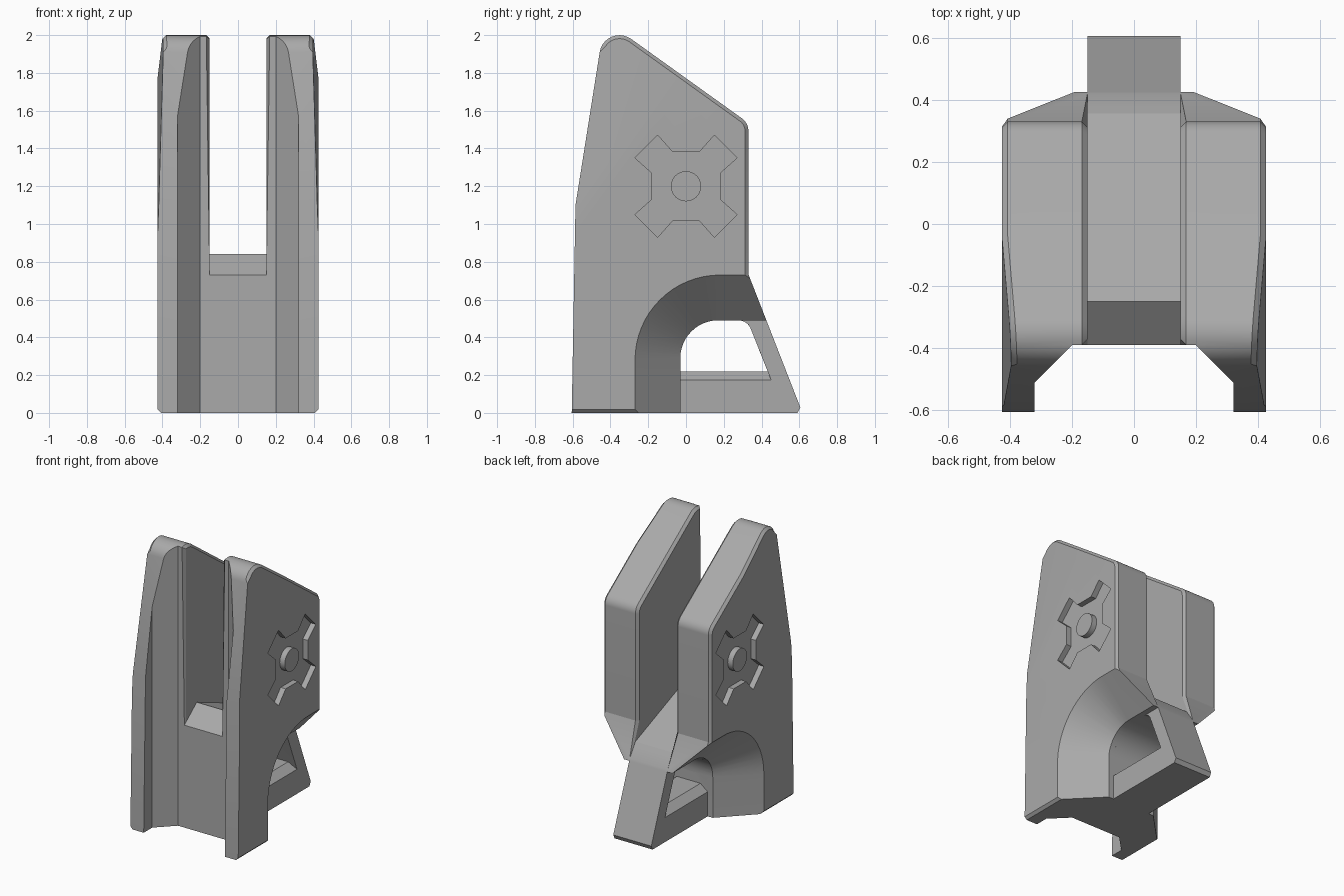
import bpy, bmesh, math
from mathutils import Vector

cube = bpy.data.objects.get("Cube")
if cube:
    bpy.data.objects.remove(cube, do_unlink=True)

grey = bpy.data.materials.new("plain grey")
grey.use_nodes = True
grey.diffuse_color = (0.4, 0.4, 0.4, 1)
grey.node_tree.nodes["Principled BSDF"].inputs["Base Color"].default_value = (0.4, 0.4, 0.4, 1)


def rounded(points, steps=10):
    """Points are (a, b) or (a, b, radius) for a filleted corner."""
    out = []
    for i, p in enumerate(points):
        c = Vector(p[:2])
        if len(p) == 2:
            out.append(c)
            continue
        u = (Vector(points[i - 1][:2]) - c).normalized()
        v = (Vector(points[(i + 1) % len(points)][:2]) - c).normalized()
        half = u.angle(v) / 2
        mid = c + (u + v).normalized() * p[2] / math.sin(half)
        a = c + u * p[2] / math.tan(half) - mid
        b = c + v * p[2] / math.tan(half) - mid
        sweep = a.angle(b)
        for k in range(steps + 1):
            t = k / steps
            out.append(mid + (a * math.sin((1 - t) * sweep) + b * math.sin(t * sweep)) / math.sin(sweep))
    return out


def make(name, bm):
    bmesh.ops.recalc_face_normals(bm, faces=bm.faces)
    mesh = bpy.data.meshes.new(name)
    bm.to_mesh(mesh)
    bm.free()
    obj = bpy.data.objects.new(name, mesh)
    bpy.context.collection.objects.link(obj)
    mesh.materials.append(grey)
    return obj


def loft(sections, axis="x"):
    """Skin equal-length outlines; each section is (offset, outline)."""
    bm = bmesh.new()
    rings = []
    for d, pts in sections:
        rings.append([bm.verts.new((d, a, b) if axis == "x" else (a, b, d)) for a, b in pts])
    n = len(rings[0])
    for r, s in zip(rings, rings[1:]):
        for i in range(n):
            bm.faces.new((r[i], r[(i + 1) % n], s[(i + 1) % n], s[i]))
    bm.faces.new(rings[0])
    bm.faces.new(rings[-1])
    bmesh.ops.recalc_face_normals(bm, faces=bm.faces)
    return bm


def cut(target, bm):
    cutter = make("cutter", bm)
    mod = target.modifiers.new("cut", "BOOLEAN")
    mod.operation, mod.solver, mod.object = "DIFFERENCE", "EXACT", cutter
    bpy.context.view_layer.objects.active = target
    bpy.ops.object.modifier_apply(modifier=mod.name)
    bpy.data.objects.remove(cutter, do_unlink=True)


# Body: side profile swept across the full width
W = 0.425
profile = rounded([(-0.605, 0), (-0.585, 1.1), (-0.43, 2.08, 0.106), (0.33, 1.535, 0.08),
                   (0.33, 0.735), (0.605, 0.03), (0.59, 0)])
bm = loft([(-W, profile), (W, profile)])

# Shallow taper on the upper front of each cheek
for s in (-1, 1):
    res = bmesh.ops.bisect_plane(bm, geom=bm.verts[:] + bm.edges[:] + bm.faces[:],
                                 plane_co=(s * W, -0.03, 1.8), plane_no=(s, -0.0585, 0.0388),
                                 clear_outer=True)
    edges = [e for e in res["geom_cut"] if isinstance(e, bmesh.types.BMEdge)]
    bmesh.ops.holes_fill(bm, edges=edges, sides=0)
bmesh.ops.recalc_face_normals(bm, faces=bm.faces)

# Chamfer the outer rim along the top, back and base
rim = []
for e in bm.edges:
    fs = e.link_faces
    if len(fs) == 2:
        a, b = sorted(fs, key=lambda f: abs(f.normal.x))
        if abs(b.normal.x) > 0.9 and abs(a.normal.x) < 0.3 and a.normal.y > -0.9:
            rim.append(e)
bmesh.ops.bevel(bm, geom=rim, offset=0.018, segments=1, affect="EDGES", profile=0.5)
body = make("body", bm)

# Front channel with splayed walls
half = [(0.32, -0.8), (0.32, -0.51), (0.2, -0.39)]
channel = half + [(-x, y) for x, y in reversed(half)]
cut(body, loft([(-0.5, channel), (2.5, channel)], "z"))

# Slot between the cheeks, with a sloping floor
slot = [(-0.8, 2.5), (-0.8, 0.4), (-0.39, 0.4), (-0.39, 0.73), (-0.25, 0.84),
        (0.355, 0.6), (0.43, 0.49), (0.9, -0.2), (0.9, 2.5)]
slot[1:3] = [(-0.8, 0.73)]
cut(body, loft([(-0.15, slot), (0.15, slot)]))

# Chamfer the mouth of the slot
bm = bmesh.new()
bm.from_mesh(body.data)
mouth = [e for e in bm.edges if len(e.link_faces) == 2 and e.is_convex
         and all(abs(abs(v.co.x) - 0.15) < 0.001 and v.co.z > 0.48 for v in e.verts)
         and max(abs(f.normal.x) for f in e.link_faces) > 0.99
         and min(abs(f.normal.x) for f in e.link_faces) < 0.5]
bmesh.ops.bevel(bm, geom=mouth, offset=0.018, segments=1, affect="EDGES", profile=0.5)
bm.to_mesh(body.data)
bm.free()

# Flared arches on both sides, leaving the narrow rear arm
inner = rounded([(-0.03, -0.1), (-0.03, 0.49, 0.2), (0.9, 0.49), (0.9, -0.1)], 16)
outer = rounded([(-0.27, -0.1), (-0.27, 0.73, 0.45), (0.9, 0.73), (0.9, -0.1)], 16)
flare = [a + (b - a) * 1.2 for a, b in zip(inner, outer)]
for s in (-1, 1):
    cut(body, loft([(s * 0.15, inner), (s * 0.19, inner), (s * 0.472, flare)]))


# Window through the arm, with sloped sills
def window(sill):
    return rounded([(-0.03, sill), (-0.03, 0.49, 0.2), (0.325, 0.49, 0.07),
                    (0.45 - (sill - 0.175) * 0.4, sill)], 12)


cut(body, loft([(-0.2, window(0.135)), (-0.093, window(0.22)),
                (0.093, window(0.22)), (0.2, window(0.135))]))

# Bolt hole from front to back
ring = [(0.097 * math.cos(k * math.tau / 48), 0.197 + 0.097 * math.sin(k * math.tau / 48)) for k in range(48)]
bm = loft([(-0.9, ring), (0.9, ring)])
for v in bm.verts:
    v.co = (v.co.y, v.co.x, v.co.z)
cut(body, bm)

# Cross-shaped recess and central boss on each side
arm = [(0.07, 0.18), (0.15, 0.27), (0.27, 0.15), (0.18, 0.07)]
cross = []
for k in range(4):
    c, s = round(math.cos(-k * math.pi / 2)), round(math.sin(-k * math.pi / 2))
    cross += [(y * c - z * s, 1.2 + y * s + z * c) for y, z in arm]
disc = [(0.08 * math.cos(k * math.tau / 32), 1.2 + 0.08 * math.sin(k * math.tau / 32)) for k in range(32)]
parts = [body]
for s, side in ((-1, "right"), (1, "left")):
    cut(body, loft([(s * (W - 0.04), cross), (s * 0.5, cross)]))
    parts.append(make(side + "_boss", loft([(s * (W - 0.05), disc), (s * W, disc)])))

bpy.ops.object.select_all(action="DESELECT")
for obj in parts:
    obj.select_set(True)
bpy.context.view_layer.objects.active = body
bpy.ops.object.shade_smooth_by_angle(angle=math.radians(20))
